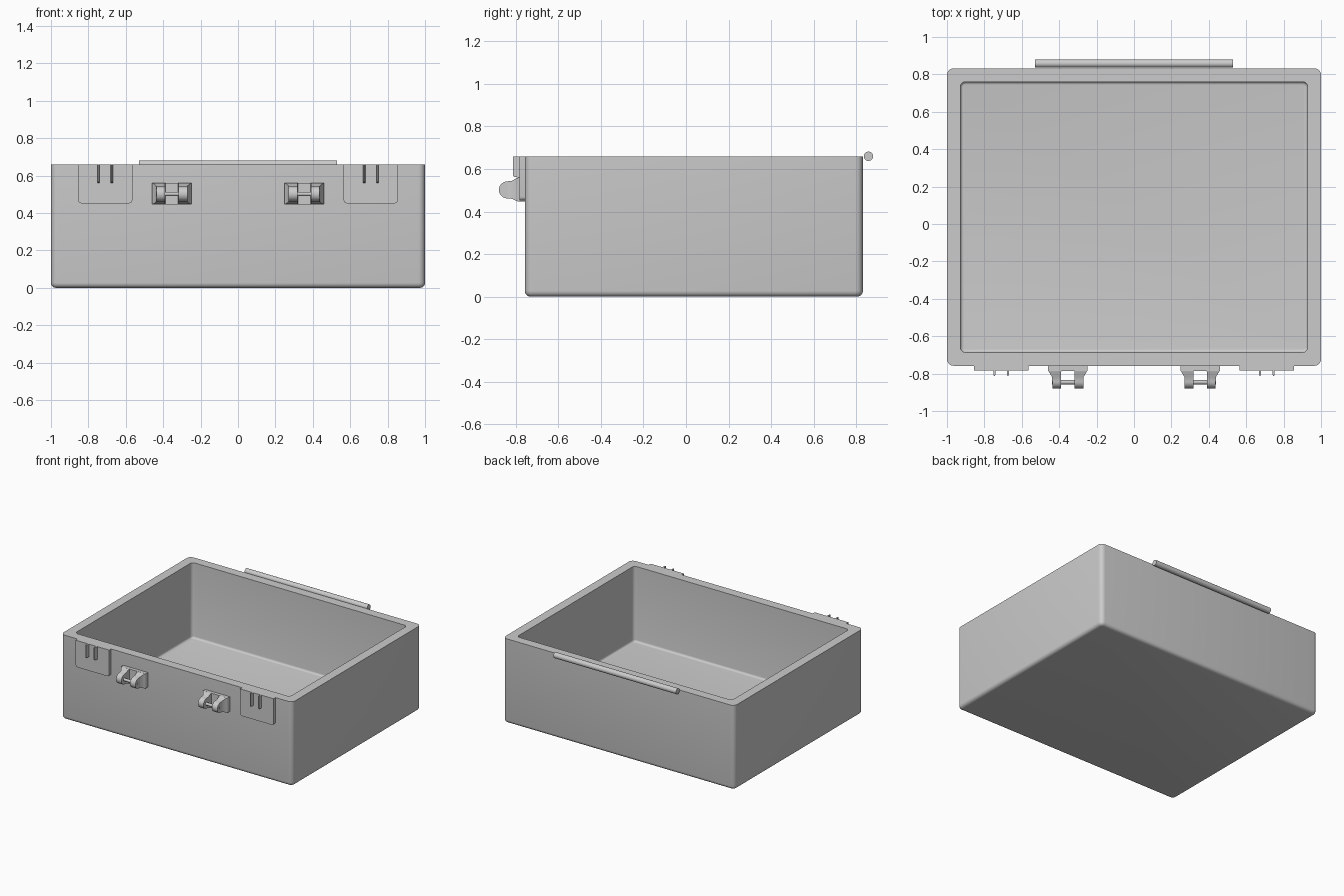
import bpy, bmesh, math
from mathutils import Matrix

if "Cube" in bpy.data.objects:
    bpy.data.objects.remove(bpy.data.objects["Cube"])


def finish(name, bm, angle=40):
    bmesh.ops.recalc_face_normals(bm, faces=bm.faces)
    me = bpy.data.meshes.new(name)
    bm.to_mesh(me)
    bm.free()
    ob = bpy.data.objects.new(name, me)
    bpy.context.collection.objects.link(ob)
    bpy.context.view_layer.objects.active = ob
    for o in bpy.context.selected_objects:
        o.select_set(False)
    ob.select_set(True)
    bpy.ops.object.shade_smooth_by_angle(angle=math.radians(angle))
    return ob


def loft(bm, rings):
    """Skin equal-length closed rings and cap both ends."""
    vs = [[bm.verts.new(p) for p in r] for r in rings]
    n = len(vs[0])
    for a, b in zip(vs, vs[1:]):
        for i in range(n):
            j = (i + 1) % n
            bm.faces.new((a[i], a[j], b[j], b[i]))
    bm.faces.new(vs[0])
    bm.faces.new(vs[-1])


def rounded_ring(inset, r, z, n=5):
    """Rounded rectangle around the case footprint, pulled in by inset."""
    x1, y0, y1 = 1 - inset, -0.758 + inset, 0.832 - inset
    pts = []
    for k, (cx, cy) in enumerate([(x1 - r, y1 - r), (r - x1, y1 - r), (r - x1, y0 + r), (x1 - r, y0 + r)]):
        for i in range(n + 1):
            a = math.pi / 2 * (k + i / n)
            pts.append((cx + r * math.cos(a), cy + r * math.sin(a), z))
    return pts


def box(name, x0, x1, y0, y1, z0, z1):
    bm = bmesh.new()
    loft(bm, [[(x0, y, z0), (x1, y, z0), (x1, y, z1), (x0, y, z1)] for y in (y0, y1)])
    return finish(name, bm)


def rod(name, x0, x1, y, z, r, seg=32):
    bm = bmesh.new()
    ring = [(y + r * math.cos(2 * math.pi * i / seg), z + r * math.sin(2 * math.pi * i / seg)) for i in range(seg)]
    loft(bm, [[(x, a, b) for a, b in ring] for x in (x0, x1)])
    return finish(name, bm)


# Case tub: rounded outside, flat rim, cavity with rounded floor edge
H, FLOOR, WALL = 0.66, 0.072, 0.072
steps = [math.pi / 2 * i / 4 for i in range(5)]
rings = [rounded_ring(0.027 * (1 - math.sin(t)), 0.035 - 0.027 * (1 - math.sin(t)), 0.027 * (1 - math.cos(t))) for t in steps]
rings += [rounded_ring(0, 0.035, H), rounded_ring(WALL, 0.026, H)]
rings += [rounded_ring(WALL + 0.016 * (1 - math.sin(t)), 0.026 - 0.016 * (1 - math.sin(t)),
                       FLOOR + 0.016 * (1 - math.cos(t))) for t in reversed(steps)]
bm = bmesh.new()
loft(bm, rings)
finish("case_tub", bm)

# Hinge rod at the back
rod("hinge_rod", -0.53, 0.53, 0.858, 0.66, 0.022)

for s, side in ((-1, "left"), (1, "right")):
    # Striker plate with rounded lower corners
    cx, hw, zb, r = s * 0.71, 0.145, 0.452, 0.018
    prof = [(cx - hw, H), (cx + hw, H)]
    for c, a0 in ((cx + hw - r, 0), (cx - hw + r, -90)):
        for i in range(5):
            a = math.radians(a0 - 22.5 * i)
            prof.append((c + r * math.cos(a), zb + r + r * math.sin(a)))
    bm = bmesh.new()
    loft(bm, [[(x, y, z) for x, z in prof] for y in (-0.75, -0.782)])
    finish("striker_plate_" + side, bm)

    # Two slim tapered ribs on each plate
    for k in (-1, 1):
        x = cx + k * 0.036
        bm = bmesh.new()
        loft(bm, [[(x - w, y, zl), (x + w, y, zl), (x + w, y, H), (x - w, y, H)]
                  for y, w, zl in ((-0.775, 0.007, 0.56), (-0.806, 0.0045, 0.562), (-0.813, 0.003, 0.568))])
        finish("plate_rib_" + side, bm)

    # Latch bracket base
    lx, pz, py, tip = s * 0.354, 0.502, -0.84, 0.04
    box("latch_base_" + side, lx - 0.106, lx + 0.106, -0.785, -0.75, 0.447, 0.561)

    # Latch ears: flared root narrowing to a rounded tip
    sections = [(-0.783, 0.106, 0.034, 0.447, 0.561), (-0.795, 0.098, 0.036, 0.449, 0.558),
                (-0.818, 0.084, 0.037, 0.46, 0.545)]
    for i in range(8):
        a = math.radians(88 - 11.5 * i)
        h = tip * math.sin(a)
        sections.append((py - tip * math.cos(a), 0.083, 0.037, pz - h, pz + h))
    for k in (-1, 1):
        bm = bmesh.new()
        loft(bm, [[(lx + k * xi, y, z0), (lx + k * xo, y, z0), (lx + k * xo, y, z1), (lx + k * xi, y, z1)]
                  for y, xo, xi, z0, z1 in sections])
        finish("latch_ear_" + side, bm, 30)

    # Latch pin
    rod("latch_pin_" + side, lx - 0.085, lx + 0.085, -0.846, pz, 0.011, 20)
